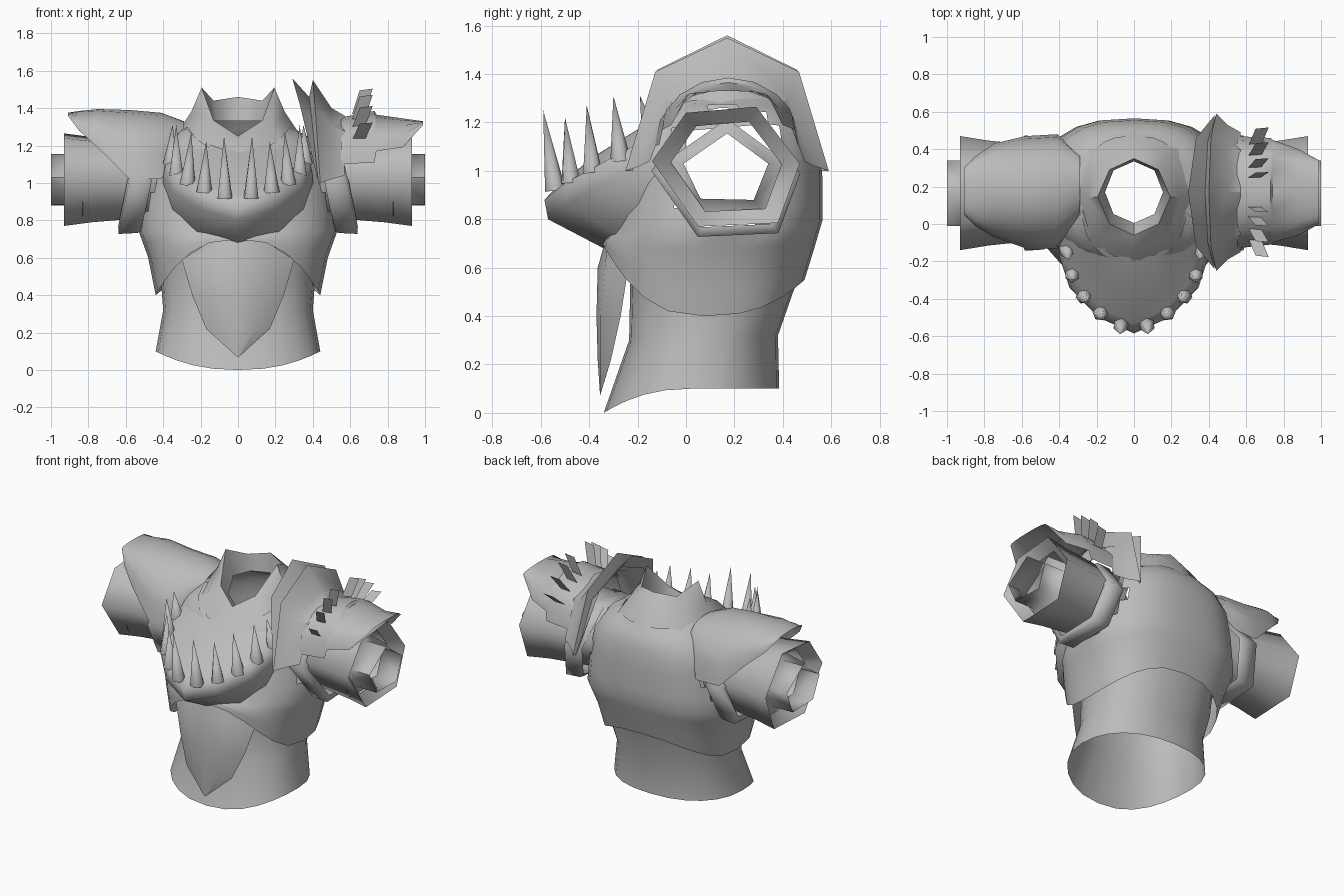
import bpy, bmesh, math
from mathutils import Vector

cube = bpy.data.objects.get("Cube")
if cube:
    bpy.data.objects.remove(cube)

grey = bpy.data.materials.new("plain grey")
grey.use_nodes = True
grey.diffuse_color = (0.5, 0.5, 0.5, 1)
grey.node_tree.nodes["Principled BSDF"].inputs["Base Color"].default_value = (0.5, 0.5, 0.5, 1)

ARM_Y, ARM_Z = 0.17, 1.02


def finish(name, bm, angle=50):
    bmesh.ops.recalc_face_normals(bm, faces=bm.faces[:])
    mesh = bpy.data.meshes.new(name)
    bm.to_mesh(mesh)
    bm.free()
    mesh.materials.append(grey)
    obj = bpy.data.objects.new(name, mesh)
    bpy.context.collection.objects.link(obj)
    bpy.ops.object.select_all(action='DESELECT')
    obj.select_set(True)
    bpy.context.view_layer.objects.active = obj
    bpy.ops.object.shade_smooth_by_angle(angle=math.radians(angle))
    return obj


def skin(rows, closed=False):
    """Skin a list of equally long rows of points with quads."""
    bm = bmesh.new()
    grid = [[bm.verts.new(p) for p in row] for row in rows]
    n = len(rows[0])
    for a, b in zip(grid, grid[1:]):
        for i in range(n if closed else n - 1):
            j = (i + 1) % n
            bm.faces.new((a[i], a[j], b[j], b[i]))
    return bm


def power(v, e):
    return math.copysign(abs(v) ** e, v)


def body_ring(z_front, z_side, z_back, half_x, y_front, y_back, e=0.78, n=24):
    """Rounded ring whose height varies from front to side to back."""
    pts = []
    for i in range(n):
        a = math.tau * i / n
        s, c = power(math.sin(a), e), power(math.cos(a), e)
        end = z_front if c > 0 else z_back
        pts.append((half_x * s, (y_front + y_back) / 2 - c * (y_back - y_front) / 2,
                    z_side + (end - z_side) * math.cos(a) ** 2))
    return pts


def arch(x_side, x_top, y0, y1, z_low, z_top, n=10):
    """Arch over the arm, in a plane across x."""
    pts = []
    for i in range(n + 1):
        a = math.pi * i / n
        s = math.sin(a)
        pts.append((x_side + (x_top - x_side) * s,
                    (y0 + y1) / 2 - math.cos(a) * (y1 - y0) / 2,
                    z_low + (z_top - z_low) * s ** 0.85))
    return pts


def mirrored(half):
    """Complete a row that starts on the centre line."""
    return [(-x, y, z) for x, y, z in reversed(half[1:])] + half


# Waist, open at both ends
finish("waist", skin([body_ring(*r, 0.88) for r in (
    (0, 0.1, 0.1, 0.44, -0.34, 0.385),
    (0.3, 0.32, 0.32, 0.40, -0.235, 0.38),
    (0.55, 0.45, 0.52, 0.41, -0.23, 0.45),
    (0.7, 0.62, 0.62, 0.42, -0.24, 0.47))], True))

# Chest shell with arm holes and a closing shoulder line
chest = skin([body_ring(*r) for r in (
    (0.70, 0.40, 0.55, 0.44, -0.345, 0.49),
    (0.72, 0.60, 0.68, 0.48, -0.34, 0.53),
    (0.76, 0.74, 0.80, 0.53, -0.30, 0.565),
    (0.95, 0.95, 0.95, 0.50, -0.25, 0.565),
    (1.08, 1.15, 1.1, 0.46, -0.22, 0.555),
    (1.14, 1.25, 1.2, 0.38, -0.21, 0.53),
    (1.16, 1.30, 1.28, 0.28, -0.2, 0.47))], True)
bmesh.ops.subdivide_edges(chest, edges=chest.edges[:], cuts=1, use_grid_fill=True)
holes = []
for f in chest.faces:
    c = f.calc_center_median()
    if abs(c.x) > 0.3 and math.hypot(c.y - ARM_Y, c.z - ARM_Z) < 0.25:
        holes.append(f)
bmesh.ops.delete(chest, geom=holes, context='FACES')
finish("chest_shell", chest)

# Neck collar, folded inwards, with a raised point on each side
collar = [body_ring(*r, n=8) for r in (
    (1.14, 1.26, 1.24, 0.33, -0.22, 0.5, 0.8),
    (1.2, 1.38, 1.37, 0.25, -0.15, 0.43, 0.9),
    (1.25, 1.42, 1.46, 0.185, -0.06, 0.35, 1),
    (1.2, 1.33, 1.33, 0.155, 0.005, 0.335, 1))]
for i in (2, 6):
    x, y, z = collar[2][i]
    collar[2][i] = (x * 1.05, y, 1.51)
finish("neck_collar", skin(collar, True), 60)

# Front tabard plate
finish("tabard", skin([mirrored(r) for r in (
    [(0, -0.32, 0.76), (0.04, -0.32, 0.75), (0.08, -0.31, 0.73)],
    [(0, -0.365, 0.6), (0.16, -0.335, 0.6), (0.3, -0.24, 0.59)],
    [(0, -0.37, 0.4), (0.13, -0.355, 0.4), (0.245, -0.27, 0.4)],
    [(0, -0.365, 0.22), (0.09, -0.355, 0.22), (0.17, -0.31, 0.22)],
    [(0, -0.355, 0.07), (0.004, -0.355, 0.071), (0.008, -0.355, 0.073)])]))

# Jaw shaped gorget with a domed inside
finish("jaw_guard", skin([mirrored(r) for r in (
    [(0, -0.34, 0.68), (0.22, -0.29, 0.74), (0.35, -0.2, 0.86), (0.4, -0.08, 0.97), (0.4, 0, 1.05)],
    [(0, -0.57, 0.8), (0.2, -0.49, 0.86), (0.345, -0.34, 0.95), (0.4, -0.17, 1.04), (0.39, 0, 1.12)],
    [(0, -0.585, 0.88), (0.19, -0.5, 0.95), (0.33, -0.35, 1.03), (0.385, -0.17, 1.1), (0.37, 0, 1.2)],
    [(0, -0.53, 0.94), (0.17, -0.45, 0.98), (0.29, -0.32, 1.05), (0.34, -0.15, 1.14), (0.34, 0.02, 1.25)],
    [(0, -0.38, 1.06), (0.13, -0.33, 1.09), (0.23, -0.23, 1.13), (0.3, -0.1, 1.2), (0.31, 0.04, 1.28)],
    [(0, -0.18, 1.17), (0.11, -0.17, 1.19), (0.18, -0.12, 1.22), (0.24, -0.04, 1.26), (0.27, 0.07, 1.3)])]), 65)

# Teeth along the jaw rim
teeth = bmesh.new()
for base, tip in (((0.07, -0.54, 0.92), (0.075, -0.59, 1.25)),
                  ((0.18, -0.475, 0.95), (0.17, -0.5, 1.22)),
                  ((0.27, -0.385, 0.99), (0.25, -0.41, 1.27)),
                  ((0.33, -0.27, 1.04), (0.33, -0.3, 1.31)),
                  ((0.36, -0.14, 1.1), (0.35, -0.19, 1.31))):
    for side in (-1, 1):
        a, b = (Vector((p[0] * side, p[1], p[2])) for p in (base, tip))
        m = (b - a).to_track_quat('Z', 'Y').to_matrix().to_4x4()
        m.translation = (a + b) / 2
        bmesh.ops.create_cone(teeth, segments=6, radius1=0.043, radius2=0,
                              depth=(b - a).length, matrix=m)
finish("teeth", teeth, 75)

# Sleeves, arm bands and wrist tubes
HEX = ((-0.14, 1.04), (0, 1.24), (0.29, 1.265), (0.47, 1.03), (0.38, 0.785), (0.05, 0.77))
PENT = ((0.17, 1.155), (0.34, 1.03), (0.28, 0.88), (0.06, 0.885), (-0.01, 1.03))


def arm_ring(outline, x, scale, side, lean=0, drop=0):
    pts = []
    for y, z in outline:
        z = ARM_Z + (z - ARM_Z) * scale - drop
        pts.append((side * (x + (ARM_Z - z) * lean), ARM_Y + (y - ARM_Y) * scale, z))
    return pts


for side, label in ((1, "left"), (-1, "right")):
    finish(label + "_sleeve", skin([arm_ring(HEX, x, s, side) for x, s in (
        (0.4, 0.8), (0.6, 0.86), (0.78, 0.92), (0.93, 1), (0.86, 0.75))], True), 100)
    finish(label + "_arm_band", skin([arm_ring(HEX, x, s, side, 0.2, 0.04) for x, s in (
        (0.46, 0.95), (0.48, 0.99), (0.58, 1.01), (0.59, 0.85))], True), 85)
    finish(label + "_wrist_tube", skin([arm_ring(PENT, x, s, side) for x, s in (
        (0.83, 1.45), (0.85, 1), (1.0, 1))], True), 80)

# Smooth right shoulder pad
finish("right_shoulder_pad", skin([arch(x, x, *r) for x, *r in (
    (-0.29, 0.03, 0.37, 1.24, 1.33),
    (-0.41, -0.13, 0.48, 1.02, 1.375),
    (-0.58, -0.13, 0.47, 1.02, 1.39),
    (-0.75, -0.07, 0.43, 1.19, 1.395),
    (-0.85, -0.01, 0.36, 1.28, 1.385),
    (-0.91, 0.05, 0.3, 1.36, 1.375))]))

# Left shoulder pad with tall flared flange
finish("left_shoulder_flange", skin([arch(*r, 4) for r in (
    (0.43, 0.29, -0.24, 0.58, 1.0, 1.56),
    (0.43, 0.38, -0.22, 0.56, 1.0, 1.46),
    (0.44, 0.40, -0.25, 0.59, 1.0, 1.55),
    (0.5, 0.5, -0.19, 0.53, 1.02, 1.4),
    (0.57, 0.57, -0.15, 0.49, 1.04, 1.36))]), 35)
finish("left_shoulder_pad", skin([arch(x, x, *r, 8) for x, *r in (
    (0.55, -0.13, 0.47, 1.1, 1.35),
    (0.73, -0.11, 0.46, 1.11, 1.385),
    (0.74, -0.1, 0.45, 1.17, 1.365),
    (0.88, -0.06, 0.4, 1.19, 1.345),
    (0.99, 0, 0.34, 1.31, 1.33))]))

# Row of thin fins fanned over the left pad
fins = bmesh.new()
for degrees in (12, 21, 33, 47):
    for side in (-1, 1):
        a = math.radians(degrees) * side
        shrink = degrees * 0.0012
        quad = [(x, ARM_Y + (r - shrink) * math.sin(a), 1.0 + (r - shrink) * math.cos(a))
                for x, r in ((0.61, 0.39), (0.68, 0.4), (0.72, 0.53), (0.65, 0.52))]
        fins.faces.new([fins.verts.new(p) for p in quad])
finish("left_pad_fins", fins)
